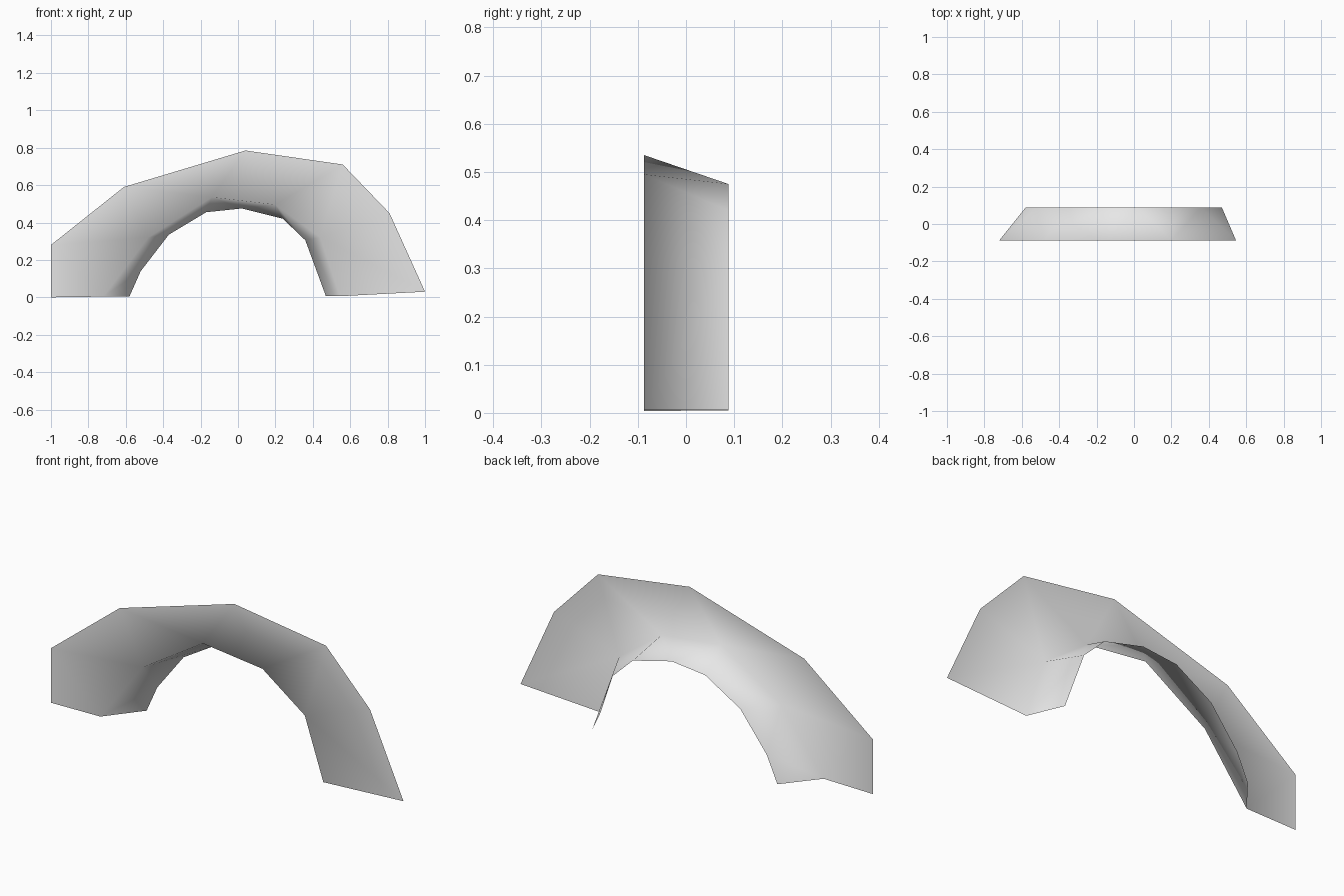
import bpy
import bmesh

cube = bpy.data.objects.get("Cube")
if cube:
    bpy.data.objects.remove(cube, do_unlink=True)

FRONT, BACK = -0.087, 0.088

# Profiles (x, z), running from the -x foot over the crown to the +x foot
outer = [(-1, 0), (-1, .28), (-.61, .59), (.04, .785), (.56, .71), (.81, .45), (1, .03)]
rim = [(-.72, .004), (-.48, .32), (-.14, .535), (.2, .495), (.44, .32), (.545, .006)]
throat = [(-.58, .005), (-.52, .14), (-.37, .335), (-.17, .455),
          (.02, .475), (.24, .42), (.36, .305), (.47, .006)]


def add_loop(bm, profile, y):
    return [bm.verts.new((x, y, z)) for x, z in profile]


def fractions(loop):
    """Normalised arc length at every vertex of a loop."""
    total = [0.0]
    for a, b in zip(loop, loop[1:]):
        total.append(total[-1] + (b.co - a.co).length)
    return [t / total[-1] for t in total]


def zip_loops(bm, a, b):
    """Join two open loops of different counts with a triangle strip."""
    fa, fb = fractions(a), fractions(b)
    i = j = 0
    while i < len(a) - 1 or j < len(b) - 1:
        step_a = j == len(b) - 1 or (i < len(a) - 1 and fa[i + 1] <= fb[j + 1])
        if step_a:
            bm.faces.new((a[i], b[j], a[i + 1]))
            i += 1
        else:
            bm.faces.new((a[i], b[j], b[j + 1]))
            j += 1


# Flat front wall and the tapering passage behind it, one open shell
bm = bmesh.new()
outer_loop = add_loop(bm, outer, FRONT)
rim_loop = add_loop(bm, rim, FRONT)
throat_loop = add_loop(bm, throat, BACK)
zip_loops(bm, outer_loop, rim_loop)
zip_loops(bm, rim_loop, throat_loop)
for face in bm.faces:
    face.smooth = True

mesh = bpy.data.meshes.new("arch_shell")
bm.to_mesh(mesh)
bm.free()

# Plain grey material
grey = bpy.data.materials.new("light_grey")
grey.use_nodes = True
colour = (0.8, 0.8, 0.8, 1)
grey.diffuse_color = colour
grey.node_tree.nodes["Principled BSDF"].inputs["Base Color"].default_value = colour
mesh.materials.append(grey)

arch = bpy.data.objects.new("arch_shell", mesh)
bpy.context.collection.objects.link(arch)
